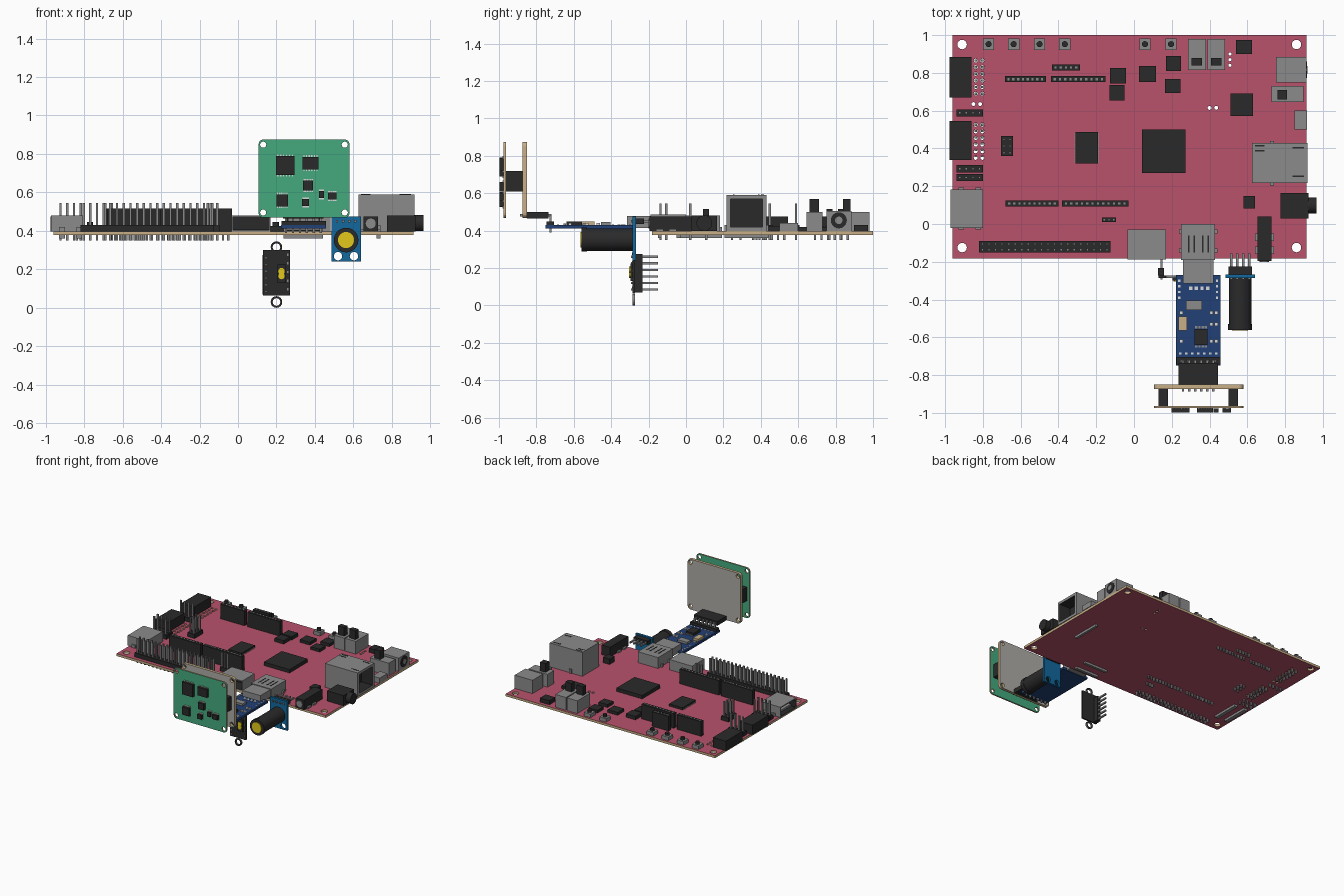
import bpy, bmesh
from mathutils import Matrix, Vector

start = bpy.data.objects.get("Cube")
if start:
    bpy.data.objects.remove(start, do_unlink=True)


def material(name, *rgb):
    mat = bpy.data.materials.new(name)
    mat.use_nodes = True
    colour = (*rgb, 1)
    mat.diffuse_color = colour
    mat.node_tree.nodes["Principled BSDF"].inputs["Base Color"].default_value = colour
    return mat


rose = material("rose board", .48, .085, .15)
tan = material("tan board edge", .58, .43, .24)
black = material("black plastic", .023, .023, .023)
silver = material("silver metal", .26, .26, .26)
pale = material("pale plate", .42, .41, .39)
green = material("green board", .06, .4, .21)
navy = material("navy board", .015, .05, .18)
sky = material("sky blue board", .006, .14, .34)
yellow = material("yellow lens", .75, .58, .01)
white = material("white pads", .7, .7, .7)

TOP = .397
BASE = .378


def finish(name, bm, *mats):
    mesh = bpy.data.meshes.new(name)
    bm.to_mesh(mesh)
    bm.free()
    for mat in mats:
        mesh.materials.append(mat)
    obj = bpy.data.objects.new(name, mesh)
    bpy.context.collection.objects.link(obj)
    return obj


def add_box(bm, x0, x1, y0, y1, z0, z1):
    size = Matrix.Diagonal((x1 - x0, y1 - y0, z1 - z0, 1))
    middle = Matrix.Translation(((x0 + x1) / 2, (y0 + y1) / 2, (z0 + z1) / 2))
    bmesh.ops.create_cube(bm, size=1, matrix=middle @ size)


def add_rod(bm, centre, radius, length, axis="z", sides=24):
    turn = Vector((axis == "x", axis == "y", axis == "z")).to_track_quat("Z", "Y")
    bmesh.ops.create_cone(bm, cap_ends=True, segments=sides, radius1=radius, radius2=radius,
                          depth=length, matrix=Matrix.Translation(centre) @ turn.to_matrix().to_4x4())


def box(name, mat, *bounds):
    bm = bmesh.new()
    add_box(bm, *bounds)
    return finish(name, bm, mat)


def boxes(name, mat, rows):
    bm = bmesh.new()
    for bounds in rows:
        add_box(bm, *bounds)
    return finish(name, bm, mat)


def rod(name, mat, centre, radius, length, axis="z", sides=24):
    bm = bmesh.new()
    add_rod(bm, centre, radius, length, axis, sides)
    for face in bm.faces:
        face.smooth = len(face.verts) == 4
    for edge in bm.edges:
        edge.smooth = all(len(f.verts) == 4 for f in edge.link_faces)
    return finish(name, bm, mat)


def spread(a, b, count):
    return [a + (b - a) * i / max(count - 1, 1) for i in range(count)]


def pins(name, xs, ys, z0, z1, mat=silver, half=.006):
    return boxes(name, mat, [(x - half, x + half, y - half, y + half, z0, z1) for x in xs for y in ys])


def socket(name, mat, direction, rim, depth, *bounds):
    # a shell with a dark recess on one side
    bm = bmesh.new()
    add_box(bm, *bounds)
    bm.normal_update()
    mouth = max(bm.faces, key=lambda f: f.normal.dot(Vector(direction)))
    bmesh.ops.inset_region(bm, faces=[mouth], thickness=rim)
    walls = bmesh.ops.inset_region(bm, faces=[mouth], thickness=.001, depth=-depth)["faces"]
    for face in [mouth, *walls]:
        face.material_index = 1
    return finish(name, bm, mat, black)


def board(name, mat, axis, holes, *bounds, edge=tan, corner=0):
    # slab with rounded corners, drilled holes and coloured broad faces
    bm = bmesh.new()
    add_box(bm, *bounds)
    k = "xyz".index(axis)
    if corner:
        rims = [e for e in bm.edges if abs((e.verts[0].co - e.verts[1].co)[k]) > .001]
        bmesh.ops.bevel(bm, geom=rims, offset=corner, segments=4, profile=.5, affect="EDGES")
    slab = finish(name, bm, mat, edge)
    drill = bmesh.new()
    for x, y, z, radius in holes:
        add_rod(drill, (x, y, z), radius, .1, axis, 16 if radius > .014 else 8)
    cutter = finish("drill", drill, edge)
    cutter.hide_render = True
    cut = slab.modifiers.new("holes", "BOOLEAN")
    cut.object, cut.solver = cutter, "EXACT"
    graph = bpy.context.evaluated_depsgraph_get()
    mesh = bpy.data.meshes.new_from_object(slab.evaluated_get(graph))
    slab.modifiers.clear()
    slab.data = mesh
    bpy.data.objects.remove(cutter, do_unlink=True)
    mesh.materials.clear()
    for m in (mat, edge):
        mesh.materials.append(m)
    for face in mesh.polygons:
        face.material_index = 0 if abs(face.normal[k]) > .9 else 1


# main board with mounting and connector holes
holes = [(x, y, BASE, .025) for x in (-.91, .86) for y in (-.125, .95)]
for low in (.35, .69):
    holes += [(x, y, BASE, .011) for x in (-.838, -.803) for y in spread(low, low + .175, 6)]
holes += [(x, .635, BASE, .011) for x in (-.85, -.815)]
holes += [(x, .615, BASE, .011) for x in (.4, .435)]
holes += [(.508, y, BASE, .009) for y in spread(.84, .9, 3)]
board("main_board", rose, "z", holes, -.96, .912, -.182, 1, BASE, TOP)

# tall female headers with contacts on top and solder tips below
for x0, x1, y, count in ((-.684, -.467, .767, 8), (-.44, -.15, .767, 10), (-.435, -.286, .828, 5),
                         (-.68, -.4, .108, 10), (-.38, -.03, .108, 12)):
    box("female_header", black, x0, x1, y - .016, y + .016, TOP, .515)
    row = spread(x0 + .02, x1 - .02, count)
    pins("header_contacts", row, [y], .51, .517)
    pins("header_tips", row, [y], .35, BASE)

# pin headers
for name, x0, x1, y0, y1, nx, ny in (("long", -.82, -.125, -.152, -.09, 20, 2),
                                     ("programming", -.705, -.64, .36, .465, 2, 3),
                                     ("upper_jumper", -.94, -.8, .57, .607, 4, 1),
                                     ("middle_jumper", -.94, -.8, .272, .312, 4, 1),
                                     ("lower_jumper", -.94, -.8, .228, .265, 4, 1),
                                     ("small_jumper", -.17, -.095, .01, .035, 3, 1)):
    box(name + "_header_base", black, x0, x1, y0, y1, TOP, .43)
    dx, dy = (x1 - x0) / nx / 2, (y1 - y0) / ny / 2
    pins(name + "_header_pins", spread(x0 + dx, x1 - dx, nx), spread(y0 + dy, y1 - dy, ny), .35, .545)

# side expansion sockets
for y0, y1 in ((.34, .545), (.67, .885)):
    box("expansion_socket", black, -.976, -.86, y0, y1, TOP, .475)
    pins("expansion_contacts", spread(-.838, -.803, 2), spread(y0 + .02, y1 - .02, 6), .35, BASE)

# push buttons
for x in (-.77, -.637, -.5, -.366, .058, .196):
    box("button_case", silver, x - .03, x + .03, .922, .982, TOP, .425)
    rod("button_cap", black, (x, .952, .43), .016, .03)

# chips on the main board
for x, y, w, h, z in ((.157, .384, .23, .23, .425), (-.25, .403, .12, .168, .415),
                      (-.084, .785, .085, .08, .425), (-.09, .695, .08, .08, .425),
                      (.072, .793, .09, .085, .42), (.21, .85, .08, .08, .42), (.205, .73, .08, .074, .42),
                      (.583, .936, .085, .074, .43), (.57, .632, .12, .12, .42), (.61, .115, .06, .065, .44)):
    box("chip", black, x - w / 2, x + w / 2, y - h / 2, y + h / 2, TOP, z)
boxes("chip_legs", silver, [(-.314, -.186, y - .004, y + .004, TOP, .403) for y in spread(.33, .476, 14)])

# slide switches with tall posts
for x in (.333, .435):
    box("switch_case", silver, x - .047, x + .047, .815, .98, TOP, .5)
    box("switch_post", black, x - .028, x + .028, .84, .88, .5, .57)
box("side_switch_case", silver, .727, .897, .645, .73, TOP, .5)
box("side_switch_post", black, .76, .81, .66, .71, .5, .57)

# connectors along the edges
box("round_port_case", silver, .753, .912, .75, .885, TOP, .505)
rod("round_port_ring", black, (.912, .817, .455), .043, .008, "x")
rod("round_port_core", silver, (.914, .817, .455), .02, .01, "x")
box("micro_port", silver, .85, .917, .5, .6, TOP, .44)
socket("network_port", silver, (1, 0, 0), .03, .1, .626, .918, .217, .43, TOP, .59)
boxes("network_port_slots", black, [(.64, .69, y, y + .008, .588, .592) for y in (.385, .41)]
      + [(.84, .9, y, y + .008, .588, .592) for y in (.25, .4)])
boxes("network_port_tabs", silver, [(.72, .74, .205, .44, .36, .43)])
box("audio_jack", black, .775, .923, .03, .165, TOP, .48)
rod("audio_jack_barrel", black, (.94, .098, .44), .042, .05, "x")
box("power_jack", black, .653, .727, -.195, .04, TOP, .475)
rod("power_jack_mouth", silver, (.69, -.197, .438), .026, .008, "y")
boxes("power_jack_tabs", silver, [(.64, .74, y, y + .04, TOP, .41) for y in (-.16, -.09)])
socket("left_port", silver, (-1, 0, 0), .012, .1, -.972, -.8, -.02, .182, TOP, .48)
boxes("left_port_tabs", silver, [(x, x + .03, -.03, .192, .36, .42) for x in (-.93, -.84)])
socket("display_port", silver, (0, -1, 0), .012, .1, -.035, .17, -.188, -.03, TOP, .48)
socket("wide_port", silver, (0, -1, 0), .008, .08, .25, .43, -.19, 0, TOP, .485)
boxes("wide_port_springs", black, [(x, x + .008, -.15, -.06, .483, .487) for x in (.285, .315, .36, .39)])
boxes("wide_port_tabs", silver, [(.237, .443, y, y + .02, .36, .42) for y in (-.05, -.15)])

# navy adapter board and its plug
board("adapter_board", navy, "z", [], .223, .458, -.75, -.27, .412, .43, edge=navy)
box("adapter_plug", silver, .26, .42, -.315, -.185, .415, .477)
box("adapter_crystal", tan, .235, .28, -.565, -.49, .43, .45)
box("adapter_chip", black, .32, .39, -.64, -.555, .43, .45)
box("adapter_button", silver, .275, .36, -.455, -.405, .43, .447)
pins("chip_feet", spread(.33, .38, 4), [-.648, -.547], .43, .437)
pins("adapter_pads", spread(.245, .435, 7), [-.685], .43, .434, white)
pins("adapter_side_pads", [.24, .44], spread(-.39, -.3, 4), .43, .434, white)
pins("adapter_parts", [.25, .41, .435], [-.62, -.53, -.47], .43, .44, white, .009)
pins("adapter_top_pads", spread(.3, .39, 4), [-.34], .43, .434, white, .009)
box("adapter_header", black, .225, .457, -.745, -.705, .43, .45)
pins("adapter_header_pins", spread(.25, .43, 6), [-.725], .39, .48)
box("right_angle_connector", black, .235, .445, -.85, -.735, .465, .5)
boxes("right_angle_pins", silver, [(x - .006, x + .006, -.887, -.72, .476, .488) for x in spread(.26, .42, 6)])

# upright module: pale rear plate, spacers, green front board
corners = [(x, -.91, z, .016) for x in (.131, .555) for z in (.495, .848)]
for name, mat, y0, y1 in (("rear_plate", pale, -.873, -.85), ("green_board", green, -.975, -.963)):
    drills = [(x, (y0 + y1) / 2, z, r) for x, y, z, r in corners]
    board(name, mat, "y", drills, .107, .58, y0, y1, .468, .875, corner=.025)
for x in (.155, .525):
    box("spacer", black, x - .026, x + .026, -.963, -.873, .61, .72)
for x, z, w, h in ((.245, .74, .095, .1), (.377, .752, .085, .066), (.23, .558, .06, .064), (.365, .635, .052, .052),
                   (.352, .547, .036, .036), (.435, .588, .026, .036), (.49, .58, .045, .036)):
    box("module_chip", black, x - w / 2, x + w / 2, -.998, -.975, z - h / 2, z + h / 2)
    legs = [(x + s - .003, x + s + .003, -.98, -.975, z - h / 2 - .008, z + h / 2 + .008)
            for s in spread(-w * .4, w * .4, 6)]
    boxes("module_chip_legs", white, legs)

# sky blue sensor board with a black tube
mounts = [(x, -.275, .268, .022) for x in (.52, .603)]
board("tube_sensor_board", sky, "y", mounts, .485, .64, -.285, -.267, .24, .475, edge=sky)
rod("sensor_tube", black, (.562, -.42, .352), .06, .27, "y", 32)
rod("sensor_tube_lip", black, (.562, -.545, .352), .064, .03, "y", 32)
rod("sensor_lens", yellow, (.562, -.561, .352), .042, .008, "y", 32)
box("tube_sensor_header", black, .5, .625, -.267, -.225, .435, .465)
boxes("tube_sensor_pins", silver, [(x - .006, x + .006, -.295, -.155, .444, .456) for x in spread(.515, .61, 4)])

# hanging black sensor with mounting rings
board("hanging_board", black, "y", [], .13, .27, -.285, -.272, .065, .3, edge=black)
for z in (.03, .315):
    board("mounting_ring", black, "y", [(.2, -.278, z, .02)], .17, .23, -.285, -.272, z - .03, z + .03,
          edge=silver, corner=.029)
box("hanging_sensor_header", black, .128, .16, -.272, -.232, .07, .275)
rows = spread(.085, .26, 6)
boxes("hanging_sensor_pins", silver, [(.14, .152, -.293, -.15, z - .006, z + .006) for z in rows])
box("hanging_sensor_case", black, .205, .25, -.298, -.285, .13, .225)
for z in (.165, .19):
    rod("hanging_sensor_eye", yellow, (.226, -.3, z), .017, .008, "y", 16)
boxes("hanging_sensor_parts", silver, [(.255, .263, -.29, -.285, z, z + .012) for z in spread(.09, .27, 5)])
